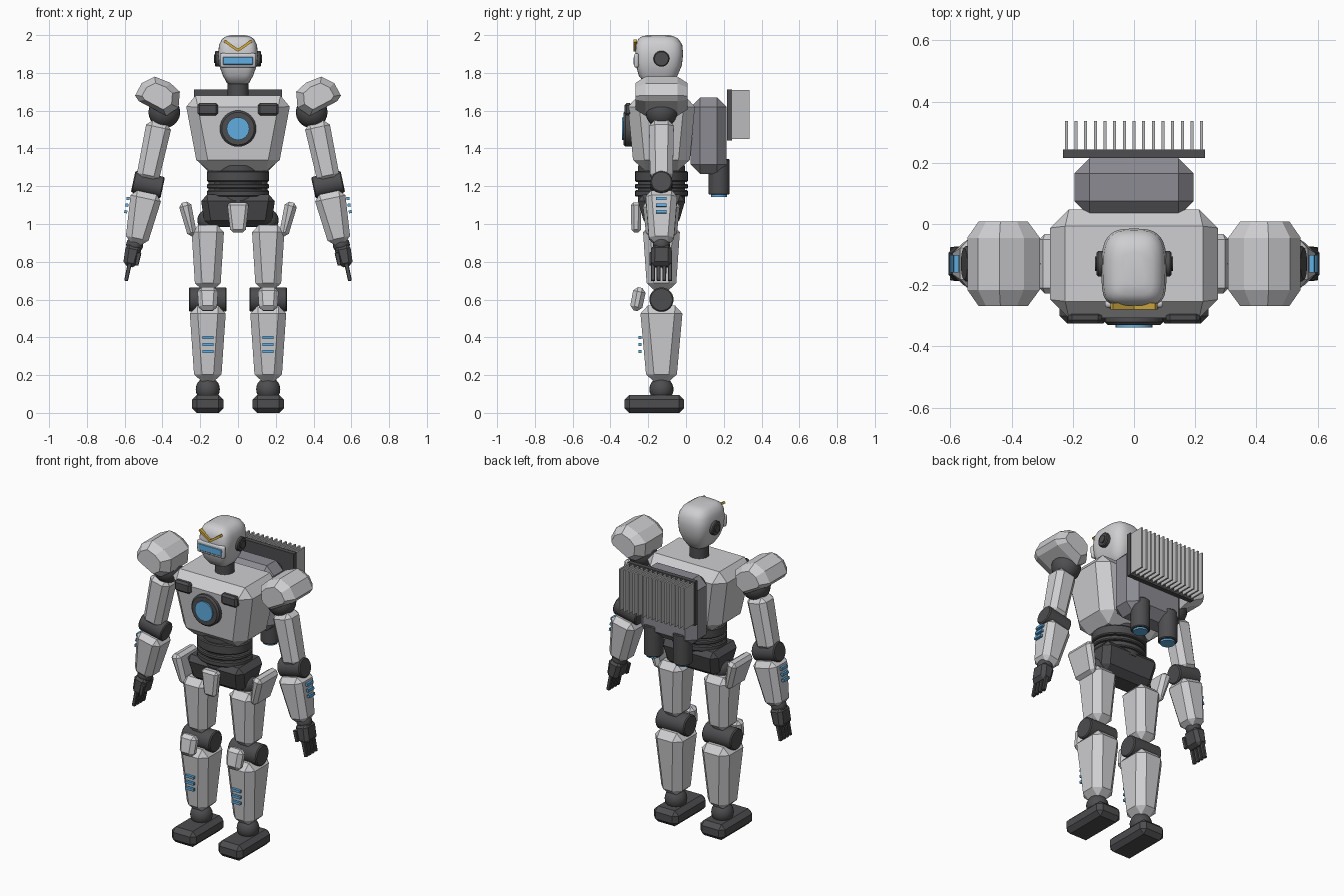
import bpy, bmesh, math
from mathutils import Vector, Matrix

cube = bpy.data.objects.get("Cube")
if cube:
    bpy.data.objects.remove(cube, do_unlink=True)

CY = -0.13            # depth of the body's centre line
ARM = -0.21           # outward lean of the arms
ACROSS = (0, math.pi / 2, 0)
FORWARD = (math.pi / 2, 0, 0)


def material(name, rgb):
    m = bpy.data.materials.new(name)
    m.use_nodes = True
    m.diffuse_color = (*rgb, 1)
    m.node_tree.nodes["Principled BSDF"].inputs["Base Color"].default_value = (*rgb, 1)
    return m


ARMOUR = material("light grey armour", (0.62, 0.62, 0.64))
DARK = material("dark joint grey", (0.075, 0.075, 0.08))
PACK = material("mid grey pack", (0.26, 0.26, 0.29))
METAL = material("fin metal", (0.5, 0.5, 0.51))
BLUE = material("glowing blue", (0.12, 0.42, 0.75))
GOLD = material("gold", (0.65, 0.41, 0.05))


def finish(name, bm, mat, center=(0, 0, 0), rot=(0, 0, 0), smooth=False):
    bmesh.ops.recalc_face_normals(bm, faces=bm.faces)
    me = bpy.data.meshes.new(name)
    bm.to_mesh(me)
    bm.free()
    me.materials.append(mat)
    if smooth:
        me.polygons.foreach_set("use_smooth", [True] * len(me.polygons))
        me.set_sharp_from_angle(angle=math.radians(35))
    ob = bpy.data.objects.new(name, me)
    ob.location, ob.rotation_euler = center, rot
    bpy.context.collection.objects.link(ob)
    return ob


def block(name, mat, center, lo, hi, height, bevel=0, rot=(0, 0, 0), seg=1):
    """Tapered box: lo and hi are the half sizes at the bottom and the top."""
    bm = bmesh.new()
    bmesh.ops.create_cube(bm, size=2)
    for v in bm.verts:
        hx, hy = hi if v.co.z > 0 else lo
        v.co = (v.co.x * hx, v.co.y * hy, v.co.z * height / 2)
    if bevel:
        bmesh.ops.bevel(bm, geom=bm.edges[:], offset=bevel, segments=seg,
                        profile=0.5, affect='EDGES', clamp_overlap=True)
    return finish(name, bm, mat, center, rot, seg > 1)


def disc(name, mat, center, r, depth, rot=(0, 0, 0), squash=1, bevel=0):
    bm = bmesh.new()
    bmesh.ops.create_cone(bm, cap_ends=True, segments=32, radius1=r, radius2=r, depth=depth)
    if bevel:
        rims = [e for e in bm.edges if abs(e.verts[0].co.z - e.verts[1].co.z) < 1e-5]
        bmesh.ops.bevel(bm, geom=rims, offset=bevel, segments=1, affect='EDGES')
    bmesh.ops.scale(bm, vec=(1, squash, 1), verts=bm.verts)
    return finish(name, bm, mat, center, rot, True)


def ball(name, mat, center, r):
    bm = bmesh.new()
    bmesh.ops.create_uvsphere(bm, u_segments=20, v_segments=12, radius=r)
    return finish(name, bm, mat, center, smooth=True)


def loft(name, mat, rings, smooth=False):
    """Skin a list of equally long point rings and cap both ends."""
    bm = bmesh.new()
    rows = [[bm.verts.new(p) for p in ring] for ring in rings]
    n = len(rows[0])
    for a, b in zip(rows, rows[1:]):
        for i in range(n):
            bm.faces.new((a[i], a[(i + 1) % n], b[(i + 1) % n], b[i]))
    bm.faces.new(rows[0])
    bm.faces.new(rows[-1])
    return finish(name, bm, mat, smooth=smooth)


# Head: rounded-square rings of height, half width, front and back
def head_ring(z, hx, front, back, n=40):
    pts = []
    for i in range(n):
        t = 2 * math.pi * i / n
        c, s = math.cos(t), math.sin(t)
        e = 0.45 if s < 0 else 0.65
        y = math.copysign(abs(s) ** e, s) * (back - front) / 2
        pts.append((math.copysign(abs(c) ** e, c) * hx, (front + back) / 2 + y, z))
    return pts


HEAD = [(1.74, .045, -.2, -.08), (1.748, .06, -.22, -.07), (1.785, .08, -.25, -.045),
        (1.84, .1, -.265, -.022), (1.9, .106, -.268, -.015), (1.95, .1, -.266, -.02),
        (1.98, .084, -.252, -.04), (1.994, .062, -.232, -.065), (2, .035, -.2, -.09)]
loft("head", ARMOUR, [head_ring(*r) for r in HEAD], True)
block("visor_frame", ARMOUR, (0, -.262, 1.866), (.093, .012), (.096, .012), .076, .011, seg=3)
block("visor", BLUE, (0, -.272, 1.864), (.08, .005), (.082, .005), .044, .004)
disc("neck", DARK, (0, CY, 1.72), .056, .14)

# Torso
block("chest", ARMOUR, (0, CY, 1.48), (.21, .145), (.285, .183), .4, .06)
disc("chest_ring", DARK, (0, -.3, 1.505), .096, .06, FORWARD, bevel=.01)
disc("chest_core", BLUE, (0, -.31, 1.505), .06, .056, FORWARD)
disc("waist_core", DARK, (0, CY, 1.21), .125, .2)
for z, h in ((1.252, .058), (1.2, .026), (1.162, .034)):
    disc("waist_ring", DARK, (0, CY, z), .165, h, squash=.85, bevel=.006)
block("pelvis", DARK, (0, CY, 1.07), (.175, .085), (.2, .135), .17, .035)
block("front_skirt", ARMOUR, (0, -.264, 1.035), (.04, .025), (.058, .028), .16, .015)

# Backpack with cooling fins
block("backpack", PACK, (0, .12, 1.468), (.195, .095), (.195, .095), .405, .05)
block("fin_plate", DARK, (0, .23, 1.577), (.232, .014), (.232, .014), .272)
for i in range(15):
    block("cooling_fin", METAL, ((i - 7) * .0316, .288, 1.58), (.005, .049), (.005, .049), .258)

# Shoulder pad outline, seen from the front
PAD = [(.315, 1.615), (.308, 1.7), (.36, 1.748), (.44, 1.78),
       (.51, 1.745), (.545, 1.68), (.525, 1.65), (.38, 1.573)]
PAD_MID = Vector((.43, 1.675))


def pad_ring(s, scale, y):
    pts = [PAD_MID + (Vector(p) - PAD_MID) * scale for p in PAD]
    return [(s * p.x, y, p.y) for p in pts]


for s, side in ((1, "left"), (-1, "right")):
    lean = (0, ARM * s, 0)

    def n(part):
        return side + "_" + part

    # Head and chest details
    disc(n("ear"), DARK, (s * .105, CY, 1.875), .042, .034, ACROSS, bevel=.005)
    disc(n("ear_cap"), DARK, (s * .112, CY, 1.875), .023, .032, ACROSS)
    block(n("crest_bar"), GOLD, (s * .036, -.269, 1.944), (.045, .01), (.045, .01), .014,
          rot=(0, -.61 * s, 0))
    block(n("chest_vent"), DARK, (s * .16, -.306, 1.607), (.055, .02), (.055, .02), .066, .012)

    # Thruster
    disc(n("thruster"), DARK, (s * .1, .175, 1.25), .055, .19, bevel=.005)
    disc(n("thruster_glow"), BLUE, (s * .1, .175, 1.152), .042, .016)

    # Arm
    loft(n("shoulder_pad"), ARMOUR, [pad_ring(s, k, CY + y) for k, y in
                                     ((.68, -.138), (1, -.085), (1, .085), (.68, .138))])
    ball(n("shoulder_joint"), DARK, (s * .39, CY, 1.592), .084)
    block(n("upper_arm"), ARMOUR, (s * .448, CY, 1.385), (.06, .06), (.068, .066), .32, .03, lean)
    disc(n("elbow"), DARK, (s * .477, CY, 1.208), .058, .16, (0, math.pi / 2 + ARM * s, 0),
         bevel=.006)
    block(n("forearm"), ARMOUR, (s * .511, CY, 1.03), (.058, .064), (.085, .086), .28, .032, lean)
    for i in range(3):
        block(n("forearm_stripe"), BLUE, (s * (.582 + i * .006), CY, 1.135 - i * .035),
              (.008, .028), (.008, .028), .016, rot=(0, -.15 * s, 0))
    ball(n("wrist"), DARK, (s * .547, CY, .89), .045)
    block(n("palm"), DARK, (s * .562, CY, .83), (.036, .056), (.044, .054), .115, .02, lean)
    for i in range(4):
        block(n("finger"), DARK, (s * .583, CY + (i - 1.5) * .03, .745),
              (.01, .01), (.011, .011), .095, .003, lean)
    block(n("thumb"), DARK, (s * .53, CY - .052, .815), (.01, .011), (.012, .012), .07, .003, lean)

    # Hip and leg
    ball(n("hip_joint"), DARK, (s * .155, CY, 1.02), .06)
    block(n("hip_skirt"), ARMOUR, (s * .262, CY, 1.025), (.024, .08), (.034, .1), .185, .02,
          (0, .24 * s, 0))
    block(n("thigh"), ARMOUR, (s * .16, CY, .822), (.066, .076), (.088, .1), .345, .038)
    disc(n("knee"), DARK, (s * .16, CY, .6), .064, .2, ACROSS, bevel=.006)
    block(n("kneecap"), ARMOUR, (s * .16, -.255, .602), (.048, .032), (.056, .034), .125, .022,
          (-.2, 0, 0))
    block(n("shin"), ARMOUR, (s * .16, CY, .365), (.07, .078), (.098, .115), .405, .042)
    for z in (.4, .362, .325):
        block(n("shin_stripe"), BLUE, (s * .16, -.244, z), (.029, .008), (.029, .008), .015)
    ball(n("ankle"), DARK, (s * .16, CY, .125), .064)
    block(n("foot"), DARK, (s * .16, -.168, .048), (.084, .158), (.084, .158), .096, .026)
